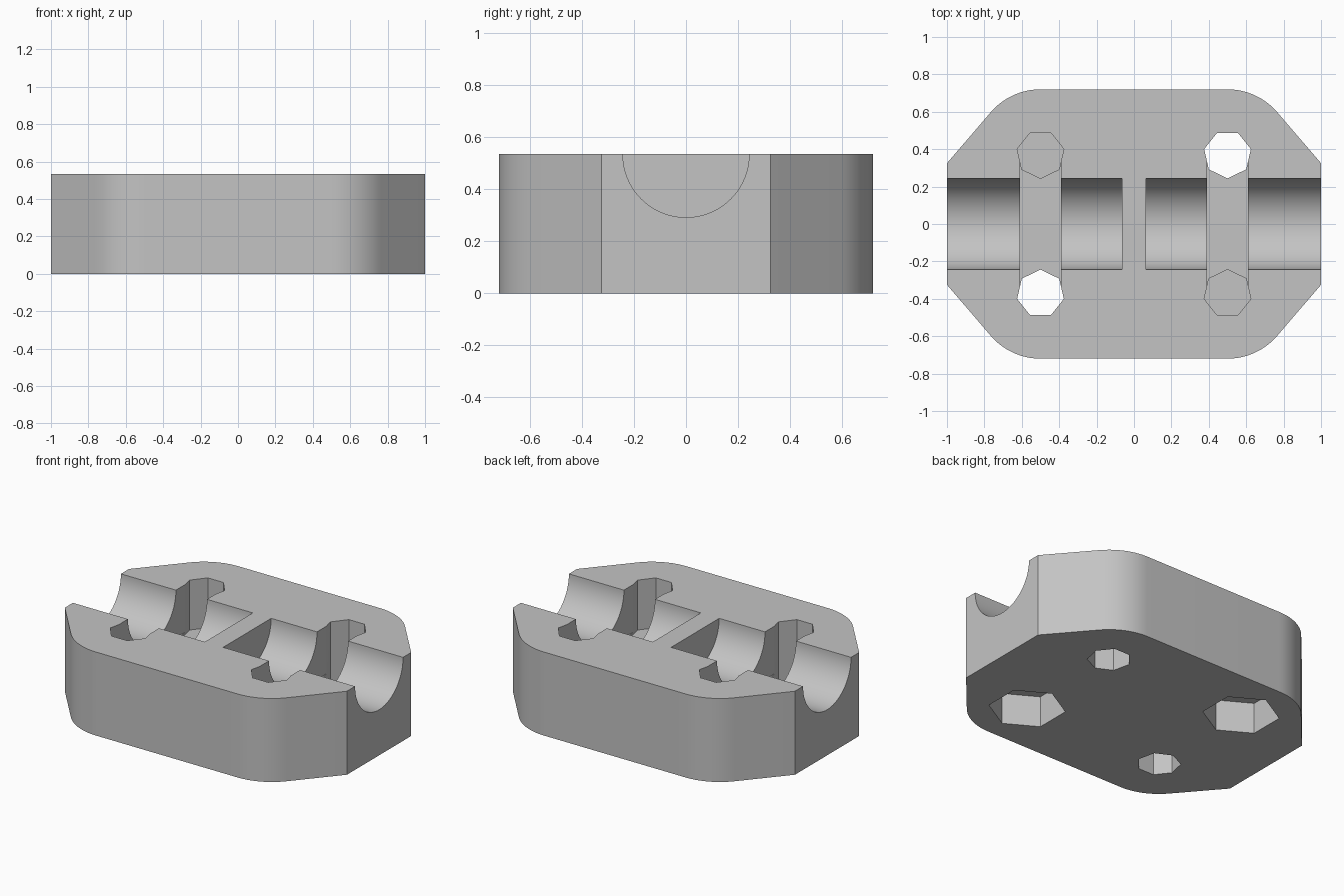
import bpy, bmesh
from math import sin, cos, pi, radians, atan2, acos, hypot

cube = bpy.data.objects.get("Cube")
if cube:
    bpy.data.objects.remove(cube, do_unlink=True)

HEIGHT = 0.535
HOLE_X, HOLE_Y = 0.5, 0.37
ROUND = 0.35          # outer corner radius around each bolt hole
END_Y = 0.325         # half width of the flat ends
GROOVE_R = 0.243
RIB = 0.065           # half thickness of the centre rib

grey = bpy.data.materials.new("plain grey")
grey.use_nodes = True
colour = (0.55, 0.55, 0.55, 1)
grey.diffuse_color = colour
grey.node_tree.nodes["Principled BSDF"].inputs["Base Color"].default_value = colour


def prism(name, points, z0, z1):
    """Extrude a counter-clockwise outline from z0 up to z1."""
    mesh = bpy.data.meshes.new(name)
    bm = bmesh.new()
    low = [bm.verts.new((x, y, z0)) for x, y in points]
    high = [bm.verts.new((x, y, z1)) for x, y in points]
    bm.faces.new(low)
    bm.faces.new(high)
    for i in range(len(low)):
        j = (i + 1) % len(low)
        bm.faces.new((low[i], low[j], high[j], high[i]))
    bmesh.ops.recalc_face_normals(bm, faces=bm.faces)
    bm.to_mesh(mesh)
    bm.free()
    mesh.materials.append(grey)
    obj = bpy.data.objects.new(name, mesh)
    bpy.context.collection.objects.link(obj)
    return obj


def polygon(x, y, radius, sides, start):
    return [(x + radius * cos(start + 2 * pi * i / sides),
             y + radius * sin(start + 2 * pi * i / sides)) for i in range(sides)]


def cut(body, cutter):
    cutter.hide_render = True
    mod = body.modifiers.new("cut", 'BOOLEAN')
    mod.operation = 'DIFFERENCE'
    mod.solver = 'EXACT'
    mod.object = cutter
    bpy.context.view_layer.objects.active = body
    bpy.ops.object.modifier_apply(modifier=mod.name)
    bpy.data.objects.remove(cutter, do_unlink=True)


# Outline: flat ends, tangent diagonals and rounded corners
dx, dy = 1 - HOLE_X, END_Y - HOLE_Y
tangent = atan2(dy, dx) + acos(ROUND / hypot(dx, dy))
STEPS = 14
arc = [tangent + (pi / 2 - tangent) * i / STEPS for i in range(STEPS + 1)]
quarter = [(1, END_Y)] + [(HOLE_X + ROUND * cos(a), HOLE_Y + ROUND * sin(a)) for a in arc]
half = quarter + [(-x, y) for x, y in reversed(quarter)]
outline = half + [(-x, -y) for x, y in half]
body = prism("clamp_block", outline, 0, HEIGHT)

for sx in (-1, 1):
    # Rod groove, a half cylinder stopping at the centre rib
    length = 1.1 - RIB
    bpy.ops.mesh.primitive_cylinder_add(
        vertices=96, radius=GROOVE_R, depth=length,
        location=(sx * (RIB + length / 2), 0, HEIGHT), rotation=(0, pi / 2, 0))
    groove = bpy.context.object
    groove.name = "groove_cutter"
    groove.data.materials.append(grey)
    cut(body, groove)

    # Cross slot between the two bolt holes
    x, w = sx * HOLE_X, 0.11
    slot = [(x - w, -HOLE_Y), (x + w, -HOLE_Y), (x + w, HOLE_Y), (x - w, HOLE_Y)]
    cut(body, prism("slot_cutter", slot, 0.23, HEIGHT + 0.1))

    for sy in (-1, 1):
        # Seven-sided bolt holes, alternately through and blind
        through = sx == sy
        hole = polygon(x, sy * 0.372, 0.128, 7, -sy * pi / 2)
        cut(body, prism("hole_cutter", hole, -0.1 if through else 0.215, HEIGHT + 0.1))
        # Hexagonal nut pocket under each blind hole
        if not through:
            pocket = polygon(x, sy * HOLE_Y, 0.225, 6, pi / 2)
            cut(body, prism("pocket_cutter", pocket, -0.1, 0.2))

bpy.ops.object.select_all(action='DESELECT')
body.select_set(True)
bpy.context.view_layer.objects.active = body
bpy.ops.object.shade_smooth_by_angle(angle=radians(30))
